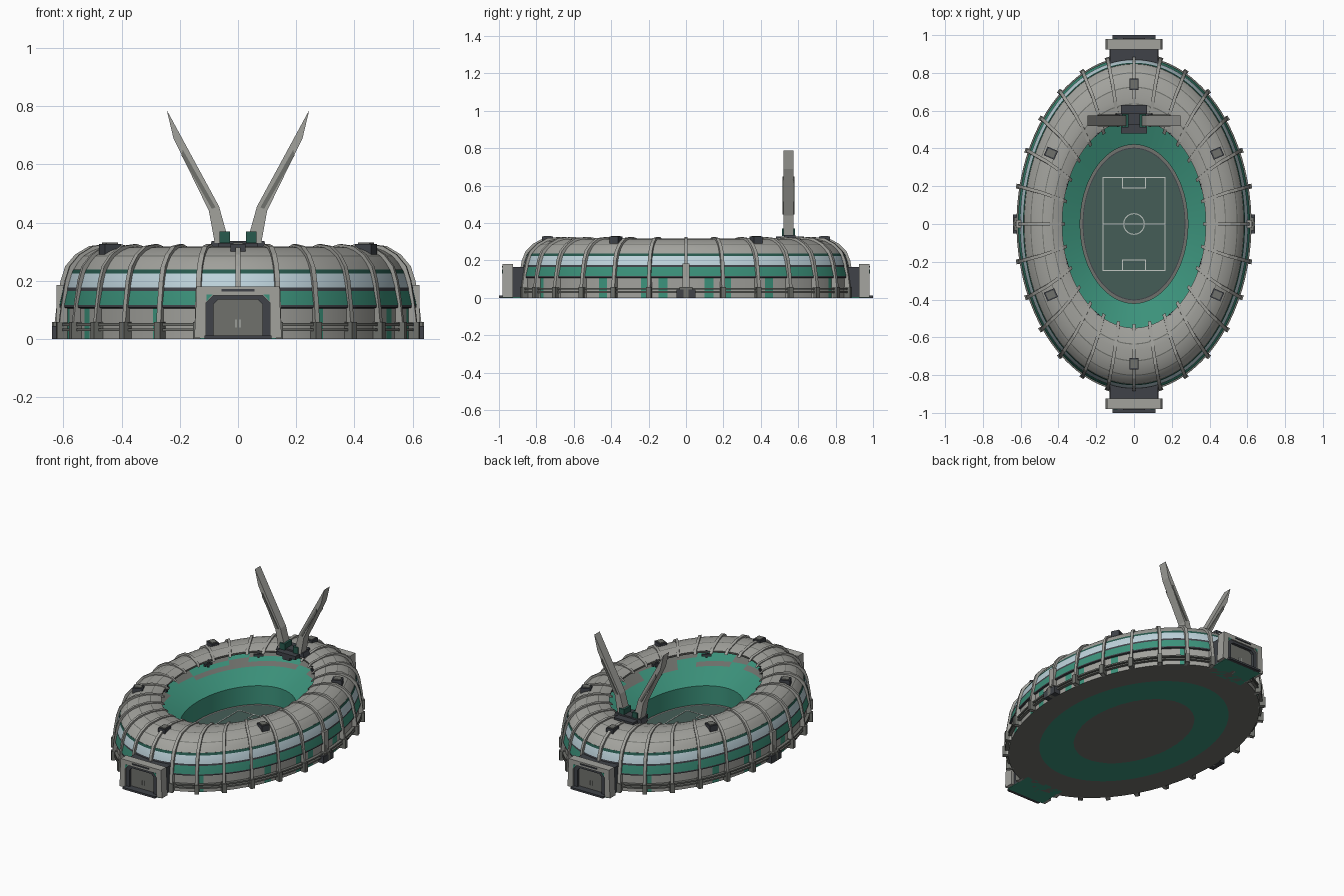
import bpy, bmesh, random
from math import sin, cos, pi, radians, atan2
from mathutils import Matrix, Vector

random.seed(4)
if "Cube" in bpy.data.objects:
    bpy.data.objects.remove(bpy.data.objects["Cube"])

SEGMENTS, RIBS = 112, 28
COLOURS = {
    "light_grey": (.36, .36, .335), "mid_grey": (.16, .165, .15), "dark_grey": (.05, .055, .065),
    "green": (.045, .29, .20), "deep_green": (.02, .10, .075), "field_green": (.06, .11, .095),
    "pale_blue": (.52, .66, .72), "line_white": (.55, .58, .55),
}
MATERIALS = {}
for colour_name, rgb in COLOURS.items():
    material = bpy.data.materials.new(colour_name)
    material.use_nodes = True
    material.diffuse_color = (*rgb, 1)
    material.node_tree.nodes["Principled BSDF"].inputs["Base Color"].default_value = (*rgb, 1)
    MATERIALS[colour_name] = material


def finish(bm, name, colours, smooth=False):
    bmesh.ops.recalc_face_normals(bm, faces=bm.faces)
    mesh = bpy.data.meshes.new(name)
    bm.to_mesh(mesh)
    bm.free()
    obj = bpy.data.objects.new(name, mesh)
    bpy.context.collection.objects.link(obj)
    for colour in colours:
        mesh.materials.append(MATERIALS[colour])
    if smooth:
        bpy.ops.object.select_all(action='DESELECT')
        obj.select_set(True)
        bpy.context.view_layer.objects.active = obj
        bpy.ops.object.shade_smooth_by_angle(angle=radians(28))
    return obj


def oval(name, profile, capped=False, rule=None):
    """Sweep (half width, half length, height, colour of next band) round an ellipse."""
    colours = list(COLOURS)
    bm = bmesh.new()
    rings = [[bm.verts.new((a * cos(2 * pi * i / SEGMENTS), b * sin(2 * pi * i / SEGMENTS), z))
              for i in range(SEGMENTS)] for a, b, z, _ in profile]
    for band in range(len(rings) - (1 if capped else 0)):
        low, high = rings[band], rings[(band + 1) % len(rings)]
        for i in range(SEGMENTS):
            j = (i + 1) % SEGMENTS
            face = bm.faces.new((low[i], low[j], high[j], high[i]))
            colour = rule(band, i) if rule else None
            face.material_index = colours.index(colour or profile[band][3])
    if capped:
        bm.faces.new(rings[0]).material_index = colours.index(profile[0][3])
        bm.faces.new(rings[-1]).material_index = colours.index(profile[-1][3])
    return finish(bm, name, colours, True)


def box(name, low, high, colour, turn=None):
    """Box between two corners; turn is an optional placing matrix."""
    bm = bmesh.new()
    low, high = Vector(low), Vector(high)
    size = Matrix.Diagonal((*(high - low), 1))
    bmesh.ops.create_cube(bm, size=1, matrix=Matrix.Translation((low + high) / 2) @ size)
    if turn:
        bm.transform(turn)
    return finish(bm, name, [colour])


def prism(name, outline, near, far, colour, flip_x=1, flip_y=1):
    """Extrude an x-z outline along y."""
    bm = bmesh.new()
    face = bm.faces.new([bm.verts.new((x * flip_x, near * flip_y, z)) for x, z in outline])
    result = bmesh.ops.extrude_face_region(bm, geom=[face])
    moved = [v for v in result["geom"] if isinstance(v, bmesh.types.BMVert)]
    bmesh.ops.translate(bm, verts=moved, vec=(0, (far - near) * flip_y, 0))
    return finish(bm, name, [colour])


def mirrored(half):
    return half + [(-x, z) for x, z in reversed(half)]


def around(angle, a, b):
    """Matrix on the ellipse whose local x points outward."""
    x, y = a * cos(angle), b * sin(angle)
    facing = atan2(y / b ** 2, x / a ** 2)
    return Matrix.Translation((x, y, 0)) @ Matrix.Rotation(facing, 4, 'Z')


# Facade with panel, green and glass bands
def wall_panels(band, i):
    q = i % (SEGMENTS // 2)
    folded = min(q, SEGMENTS // 2 - 1 - q)
    return "green" if band == 0 and folded in (2, 4, 9, 19) else None


oval("outer_wall", [
    (.603, .872, 0, "light_grey"), (.603, .872, .105, "dark_grey"), (.614, .882, .108, "dark_grey"),
    (.614, .882, .117, "green"), (.603, .87, .165, "dark_grey"), (.602, .869, .176, "pale_blue"),
    (.588, .854, .224, "deep_green"), (.582, .848, .238, "mid_grey"),
    (.55, .815, .235, "mid_grey"), (.55, .815, 0, "mid_grey")], rule=wall_panels)

# Curved roof ring with dark seams
oval("roof", [
    (.582, .848, .236, "light_grey"), (.566, .828, .262, "light_grey"), (.548, .803, .283, "mid_grey"),
    (.544, .798, .286, "light_grey"), (.515, .765, .303, "light_grey"), (.486, .727, .313, "mid_grey"),
    (.482, .721, .314, "light_grey"), (.45, .67, .317, "light_grey"), (.432, .638, .316, "mid_grey"),
    (.428, .632, .315, "light_grey"), (.40, .585, .308, "light_grey"), (.38, .55, .297, "mid_grey"),
    (.382, .553, .284, "mid_grey"), (.52, .75, .276, "mid_grey"), (.57, .83, .236, "mid_grey")])

# Sloping stands with mixed seat blocks on the upper rows
ROWS = 9
blocks = {(row, k): random.random() for row in range(ROWS) for k in range(SEGMENTS // 4)}


def seat_blocks(band, i):
    if 3 < band < ROWS and blocks[band, i // 4] < .25 + .08 * band:
        return "mid_grey"


stand = [(.285 + .245 * r / ROWS, .42 + .35 * r / ROWS, .13 + .135 * r / ROWS, "green")
         for r in range(ROWS)]
oval("stands", stand + [
    (.53, .77, .265, "mid_grey"), (.552, .818, 0, "mid_grey"),
    (.46, .65, 0, "green"), (.285, .42, 0, "green")], rule=seat_blocks)

# Playing field and markings
oval("field", [(.287, .422, 0, "mid_grey"), (.287, .422, .012, "mid_grey"),
               (.272, .404, .013, "dark_grey"), (.268, .399, .013, "field_green")], capped=True)


def marking(x0, y0, x1, y1):
    w = .0025
    box("field_line", (x0 - w, y0 - w, .012), (x1 + w, y1 + w, .015), "line_white")


def marked_rectangle(x, y0, y1):
    for side in (-x, x):
        marking(side, y0, side, y1)
    for end in (y0, y1):
        marking(-x, end, x, end)


marked_rectangle(.165, -.245, .245)
marked_rectangle(.06, .19, .245)
marked_rectangle(.06, -.245, -.19)
marking(-.165, 0, .165, 0)
oval("centre_circle", [(.057, .057, .012, "line_white"), (.057, .057, .015, "line_white"),
                       (.052, .052, .015, "line_white"), (.052, .052, .012, "line_white")])

# Railings round the base
for z in (.027, .045):
    oval("base_rail", [(.622, .89, z, "mid_grey"), (.622, .89, z + .009, "mid_grey"),
                       (.6, .87, z + .009, "mid_grey"), (.6, .87, z, "mid_grey")])

# Ribs arching from the ground to the roof opening
rib_path = [(.632, .902, 0), (.63, .9, .06), (.623, .892, .12), (.61, .878, .2), (.594, .858, .25),
            (.56, .817, .29), (.512, .762, .319), (.45, .67, .326), (.384, .556, .308)]
for k in range(RIBS):
    t = 2 * pi * k / RIBS
    side = Vector((-.62 * sin(t), .88 * cos(t), 0)).normalized() * .009
    bm = bmesh.new()
    sections = []
    for a, b, z in rib_path:
        top = Vector((a * cos(t), b * sin(t), z))
        under = Vector((top.x * .95, top.y * .95, max(0, z - .022)))
        sections.append([bm.verts.new(p) for p in (top - side, top + side, under + side, under - side)])
    for s, e in zip(sections, sections[1:]):
        for i in range(4):
            bm.faces.new((s[i], s[i - 1], e[i - 1], e[i]))
    bm.faces.new(sections[0])
    bm.faces.new(sections[-1])
    finish(bm, "roof_rib", ["light_grey"])
    box("rib_foot", (-.03, -.013, 0), (.008, .013, .058), "mid_grey", around(t, .632, .897))

# Gatehouses at both ends
for end in (-1, 1):
    opening = [(.085, .15), (.11, .125), (.11, .003)]
    frame = [(.15, .003), (.142, .18)]
    prism("gate_frame", mirrored(frame)[:4] + [(-x, z) for x, z in reversed(opening)] + opening,
          .925, .98, "light_grey", flip_y=end)
    inner = [(.068, .135), (.085, .118), (.085, .003)]
    prism("gate_portal", [(-x, z) for x, z in opening[::-1]] + opening + inner[::-1]
          + [(-x, z) for x, z in inner], .93, .972, "dark_grey", flip_y=end)
    prism("gate_door", mirrored([(.086, .003), (.086, .118), (.069, .136)]), .92, .955,
          "mid_grey", flip_y=end)
    prism("gate_body", mirrored([(.13, .003), (.128, .165)]), .8, .93, "dark_grey", flip_y=end)
    prism("gate_floor", mirrored([(.13, 0), (.13, .004)]), .8, .98, "green", flip_y=end)
    prism("gate_step", mirrored([(.115, 0), (.115, .012)]), .95, 1, "dark_grey", flip_y=end)
    prism("gate_header", mirrored([(.057, .163), (.057, .171)]), .975, .985, "dark_grey", flip_y=end)
    for s in (-1, 1):
        prism("gate_corner", [(.088, .152), (.108, .152), (.108, .13)], .976, .983,
              "green", s, end)
        prism("door_handle", [(.005, .04), (.008, .04), (.008, .066), (.005, .066)], .95, .958,
              "line_white", s, end)

# Side booths with short towers
for s in (0, pi):
    place = around(s, .6, .88)
    box("side_booth", (-.02, -.05, 0), (.04, .05, .045), "dark_grey", place)
    box("booth_top", (-.02, -.035, .045), (.035, .035, .058), "mid_grey", place)
    box("side_tower", (-.02, -.02, .05), (.024, .02, .185), "light_grey", place)

# Roof equipment boxes
for x, y in [(0, .74), (0, -.74)] + [(sx * .44, sy * .375) for sx in (-1, 1) for sy in (-1, 1)]:
    place = Matrix.Translation((x, y, 0)) @ Matrix.Rotation(atan2(y / .57, x / .3), 4, 'Z')
    box("roof_box", (-.03, -.025, .29), (.03, .025, .327), "dark_grey", place)
    box("roof_box_lid", (-.022, -.018, .326), (.022, .018, .332), "mid_grey", place)

# Lamps hung from the roof opening
for degrees in (22, 60, 120, 158, 202, 240, 300, 338):
    place = around(radians(degrees), .385, .556)
    box("lamp_post", (-.005, -.005, .25), (.005, .005, .3), "dark_grey", place)
    box("lamp_bar", (-.007, -.028, .262), (.007, .028, .276), "dark_grey", place)

# Twin masts on a dark platform
box("mast_platform", (-.068, .48, .305), (.068, .63, .328), "dark_grey")
prism("mast_plinth", mirrored([(.1, .31), (.09, .337)]), .525, .585, "dark_grey")
box("platform_hanger", (-.025, .485, .285), (.025, .53, .31), "dark_grey")
mast = [(.03, .33), (.065, .455), (.245, .787), (.222, .69), (.1, .44), (.08, .33)]
slot = [(.077, .452), (.09, .447), (.194, .63), (.19, .65)]
for s in (-1, 1):
    prism("mast", mast, .52, .575, "light_grey", s)
    for y in (.516, .573):
        prism("mast_slot", slot, y, y + .006, "mid_grey", s)
    prism("mast_block", [(.028, .33), (.064, .33), (.064, .37), (.028, .37)], .512, .583,
          "deep_green", s)
